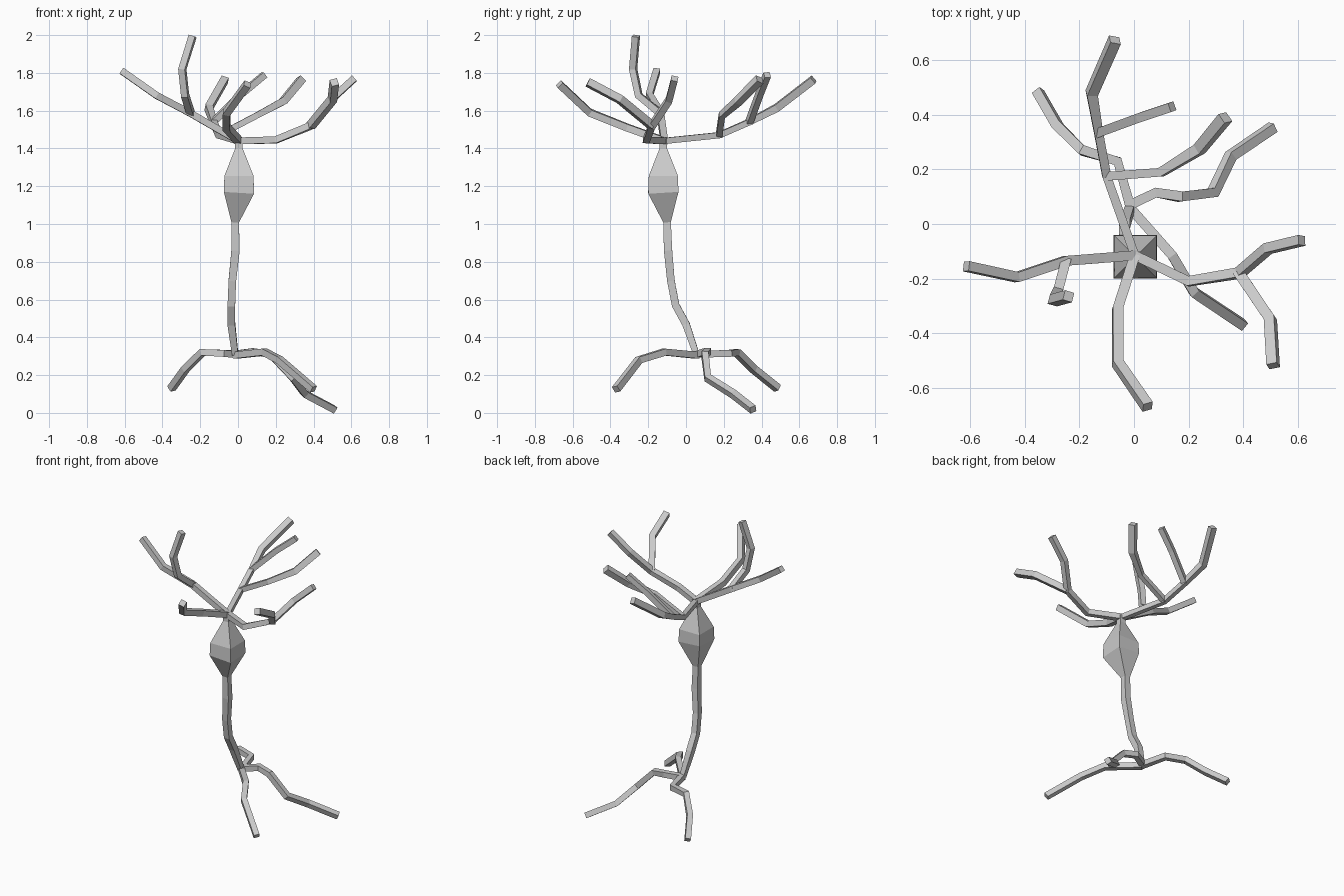
import bpy
import bmesh
from mathutils import Vector


def tube(name, pts, half, start_side=None):
    """Square tube swept along pts; half is one half-width or one per point."""
    p = [Vector(c) for c in pts]
    n = len(p)
    hw = half if isinstance(half, list) else [half] * n
    bm = bmesh.new()
    side, prev = None, None
    for i in range(n):
        a = (p[i] - p[max(i - 1, 0)]).normalized()
        b = (p[min(i + 1, n - 1)] - p[i]).normalized()
        t = (a + b).normalized()
        if side is None:
            side = Vector(start_side) if start_side else Vector((0, 0, 1)).cross(t)
        side = (side - t * side.dot(t)).normalized()
        up = t.cross(side)
        ring = [bm.verts.new(p[i] + (side * u + up * v) * hw[i])
                for u, v in ((1, 1), (-1, 1), (-1, -1), (1, -1))]
        if prev:
            for k in range(4):
                j = (k + 1) % 4
                bm.faces.new((prev[k], prev[j], ring[j], ring[k]))
        else:
            bm.faces.new(ring[::-1])
        prev = ring
    bm.faces.new(prev)
    bmesh.ops.recalc_face_normals(bm, faces=bm.faces)
    me = bpy.data.meshes.new(name)
    bm.to_mesh(me)
    bm.free()
    bpy.context.collection.objects.link(bpy.data.objects.new(name, me))


# Cell body and long stem
tube("cell_body_and_stem",
     [(0.005, -0.12, 1.45), (0.005, -0.12, 1.40), (0.005, -0.12, 1.255), (0.005, -0.12, 1.17),
      (-0.015, -0.10, 1.01), (-0.013, -0.095, 0.86), (-0.03, -0.08, 0.70),
      (-0.035, -0.055, 0.57), (-0.035, 0.0, 0.47), (-0.015, 0.055, 0.31)],
     [0.02, 0.02, 0.077, 0.08, 0.02, 0.022, 0.02, 0.02, 0.02, 0.016], (1, 0, 0))

# Three roots at the foot of the stem
tube("root_left", [(-0.01, 0.05, 0.31), (-0.06, 0.23, 0.315), (-0.19, 0.27, 0.32),
                   (-0.28, 0.36, 0.23), (-0.352, 0.485, 0.13)], 0.018)
tube("root_right", [(-0.025, 0.065, 0.31), (0.08, 0.115, 0.325), (0.17, 0.10, 0.31),
                    (0.29, 0.115, 0.185), (0.355, 0.25, 0.10), (0.51, 0.355, 0.018)], 0.018)
tube("root_front", [(-0.015, 0.06, 0.305), (0.14, -0.115, 0.322), (0.22, -0.25, 0.28),
                    (0.40, -0.37, 0.125)], 0.018)

# Crown branches, all starting above the cell body
top = (0.003, -0.115, 1.44)
fork_left = (-0.25, -0.135, 1.585)
fork_right = (0.385, -0.18, 1.52)
fork_back_low = (-0.10, 0.175, 1.47)
fork_back_high = (-0.13, 0.335, 1.54)

tube("branch_front", [top, (-0.06, -0.31, 1.51), (-0.06, -0.51, 1.59),
                      (0.05, -0.67, 1.74)], 0.019)
tube("branch_left", [top, (-0.12, -0.125, 1.51), fork_left, (-0.43, -0.195, 1.68),
                     (-0.615, -0.155, 1.81)], 0.018)
tube("branch_left_fork", [fork_left, (-0.28, -0.25, 1.68), (-0.295, -0.28, 1.82),
                          (-0.24, -0.265, 1.995)], 0.018)
tube("branch_right", [top, (0.20, -0.21, 1.445), fork_right, (0.49, -0.09, 1.655),
                      (0.615, -0.06, 1.77)], 0.018)
tube("branch_right_fork", [fork_right, (0.50, -0.35, 1.66), (0.51, -0.52, 1.75)], 0.02)
tube("branch_back", [top, fork_back_low, fork_back_high, (-0.155, 0.48, 1.615),
                     (-0.07, 0.675, 1.765)], [0.016, 0.016, 0.016, 0.02, 0.02])
tube("branch_back_fork_high", [fork_back_high, (0.02, 0.39, 1.69), (0.14, 0.43, 1.79)], 0.017)
tube("branch_back_fork_low", [fork_back_low, (0.10, 0.19, 1.575), (0.24, 0.275, 1.65),
                              (0.335, 0.39, 1.765)], [0.016, 0.016, 0.02, 0.021])
